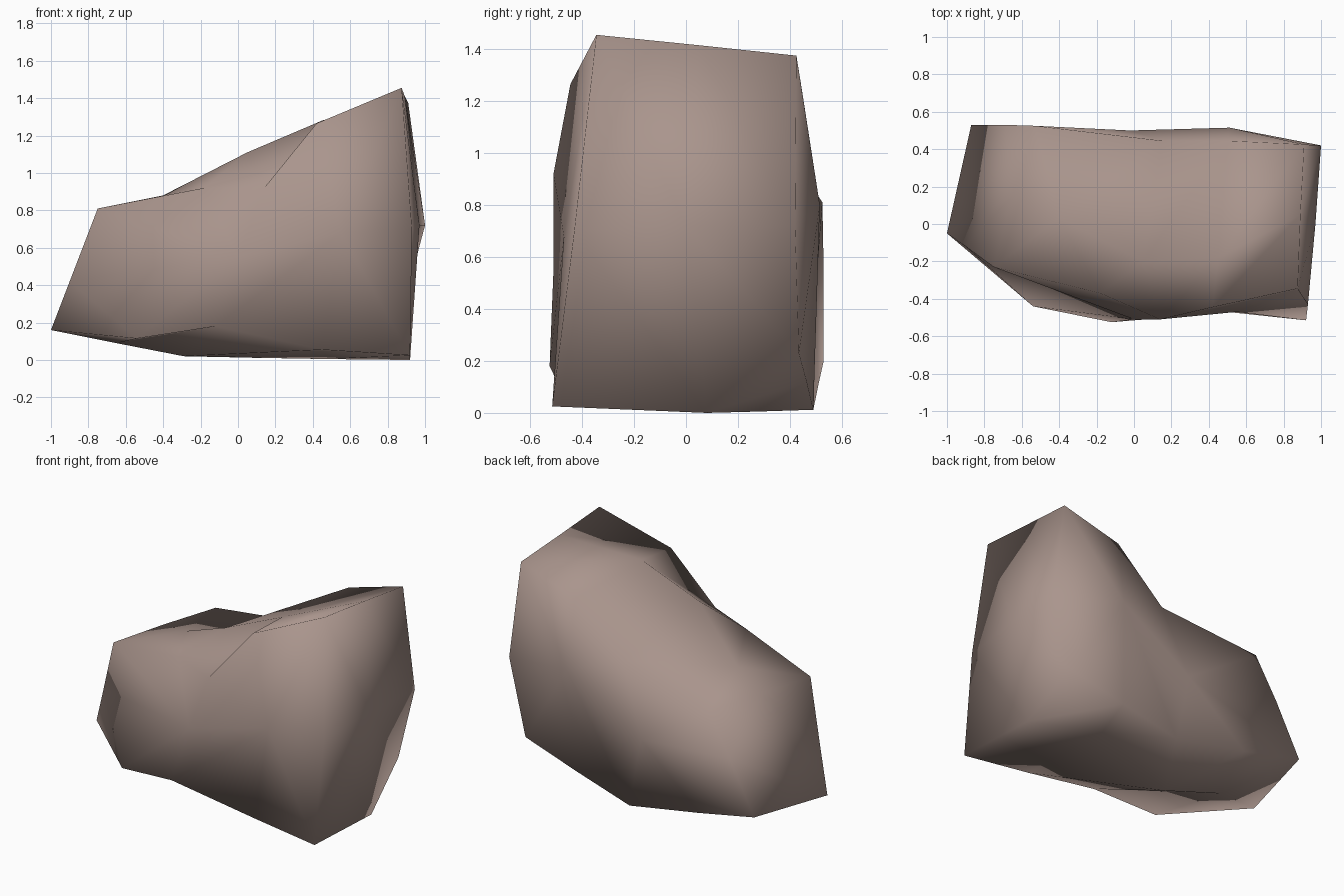
import bpy, bmesh

if "Cube" in bpy.data.objects:
    bpy.data.objects.remove(bpy.data.objects["Cube"])

# Three loops around the boulder, each starting at the left tip and running
# over the top, down the right side and back along the underside
front = [(-.90, -.12, .42), (-.75, -.23, .81), (-.18, -.37, .92), (.14, -.51, .92),
         (.42, -.445, 1.265), (.875, -.345, 1.455), (.93, -.43, .70), (.92, -.515, .025),
         (.45, -.465, .055), (-.12, -.525, .18), (-.54, -.44, .115)]
middle = [(-1.0, -.05, .16), (-.65, .15, .81), (-.40, .03, .88), (.05, -.20, 1.11),
          (.45, -.18, 1.28), (.89, .05, 1.415), (.97, 0, .72), (.92, .08, 0),
          (.48, .27, .005), (-.29, -.05, .02), (-.65, .05, .09)]
back = [(-.87, .53, .20), (-.69, .53, .54), (-.53, .525, .81), (.15, .445, .93),
        (.50, .445, 1.25), (.91, .425, 1.375), (1.0, .42, .72), (.87, .435, .23),
        (.475, .465, .12), (.07, .49, .012), (-.45, .51, .11)]

bm = bmesh.new()
rings = [[bm.verts.new(p) for p in ring] for ring in (front, middle, back)]
n = len(front)

# Outer skin between neighbouring loops
for a, b in zip(rings, rings[1:]):
    for i in range(n):
        j = (i + 1) % n
        bm.faces.new((a[i], a[j], b[j], b[i]))


# A broad side: left and right halves fan out from one point each,
# meeting along the line between loop points 3 and 9
def broad_side(ring, left, right):
    left, right = bm.verts.new(left), bm.verts.new(right)
    for i in range(n):
        c = right if 3 <= i < 9 else left
        bm.faces.new((c, ring[i], ring[(i + 1) % n]))
    bm.faces.new((left, ring[3], right))
    bm.faces.new((left, right, ring[9]))


broad_side(rings[0], (0, -.51, .55), (.55, -.47, .68))
broad_side(rings[2], (-.02, .50, .48), (.51, .515, .80))

bmesh.ops.recalc_face_normals(bm, faces=bm.faces)
for f in bm.faces:
    f.smooth = True

mesh = bpy.data.meshes.new("boulder")
bm.to_mesh(mesh)
bm.free()

# Single stone colour
stone = bpy.data.materials.new("warm grey stone")
stone.diffuse_color = (.40, .30, .265, 1)
stone.use_nodes = True
stone.node_tree.nodes["Principled BSDF"].inputs["Base Color"].default_value = stone.diffuse_color
mesh.materials.append(stone)
boulder = bpy.data.objects.new("boulder", mesh)
bpy.context.collection.objects.link(boulder)
